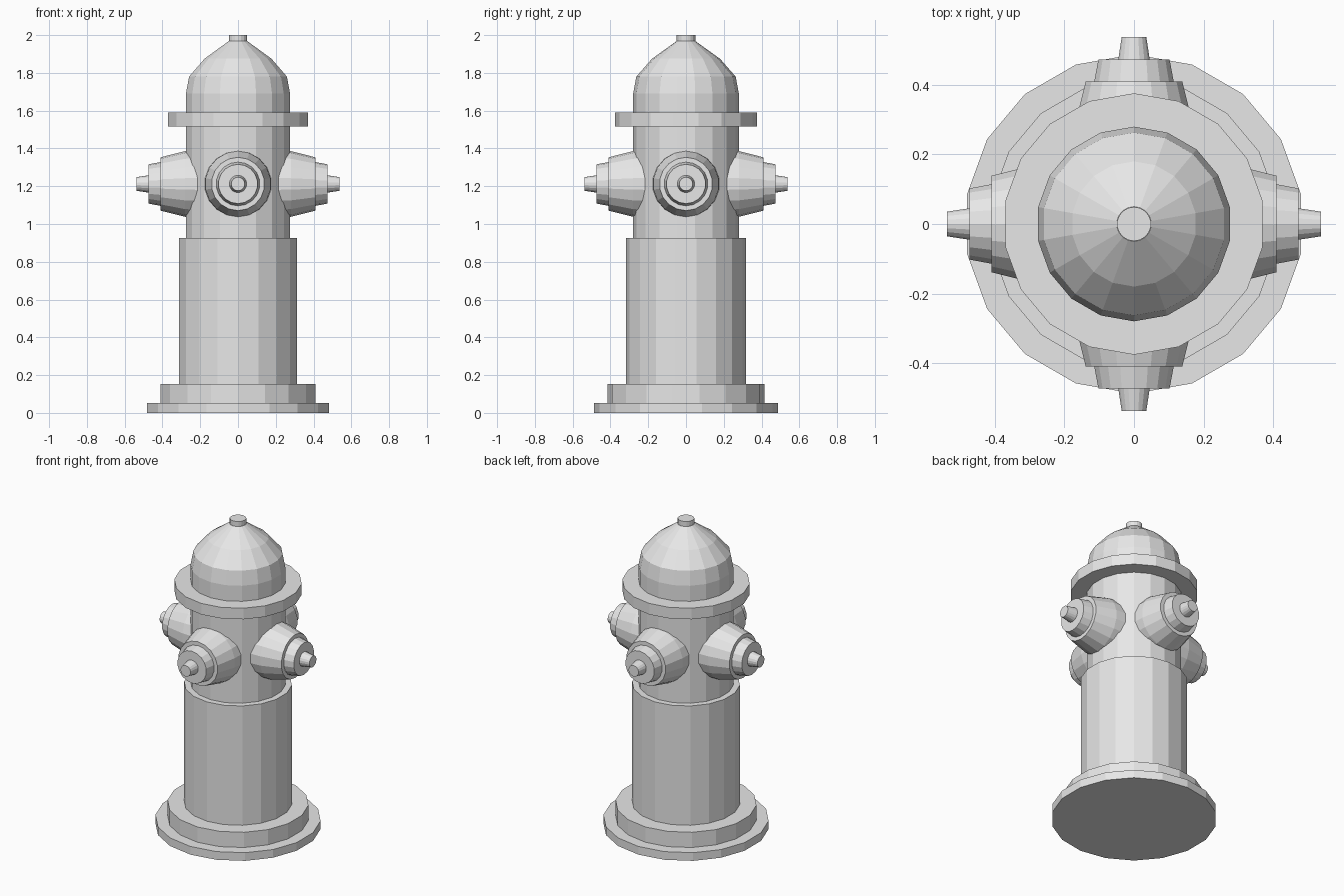
import bpy, bmesh, math
from mathutils import Matrix

cube = bpy.data.objects.get("Cube")
if cube:
    bpy.data.objects.remove(cube, do_unlink=True)

SIDES = 18

grey = bpy.data.materials.new("plain_grey")
grey.use_nodes = True
COLOUR = (0.8, 0.8, 0.8, 1)
grey.diffuse_color = COLOUR
grey.node_tree.nodes["Principled BSDF"].inputs["Base Color"].default_value = COLOUR


def lathe(name, profile, matrix=Matrix()):
    """Flat-faceted solid turned about z from (radius, height) points, bottom to top."""
    bm = bmesh.new()
    rings = []
    for r, h in profile:
        ring = []
        for i in range(SIDES):
            a = math.pi / 2 + math.tau * i / SIDES
            ring.append(bm.verts.new((r * math.cos(a), r * math.sin(a), h)))
        rings.append(ring)
    for low, high in zip(rings, rings[1:]):
        for i in range(SIDES):
            j = (i + 1) % SIDES
            bm.faces.new((low[i], low[j], high[j], high[i]))
    bm.faces.new(rings[0][::-1])
    bm.faces.new(rings[-1])
    bm.transform(matrix)
    mesh = bpy.data.meshes.new(name)
    bm.to_mesh(mesh)
    bm.free()
    mesh.materials.append(grey)
    obj = bpy.data.objects.new(name, mesh)
    bpy.context.collection.objects.link(obj)
    return obj


# Stepped foot, barrel and neck
lathe("foot_plate", [(0.488, 0), (0.488, 0.053)])
lathe("foot_step", [(0.416, 0.053), (0.416, 0.152)])
lathe("barrel", [(0.318, 0.152), (0.318, 0.927)])
lathe("neck", [(0.28, 0.927), (0.28, 1.517)])

# Flange, domed bonnet and top nut
lathe("flange", [(0.376, 1.517), (0.376, 1.589)])
lathe("bonnet", [(0.28, 1.589), (0.28, 1.69), (0.263, 1.78), (0.18, 1.875), (0.05, 1.968)])
lathe("top_nut", [(0.049, 1.968), (0.049, 2.0)])

# Four outlets around the neck, each with a stepped cap and nut
outlet = [(0.178, 0.2), (0.174, 0.28), (0.141, 0.41), (0.116, 0.41),
          (0.104, 0.473), (0.046, 0.473), (0.036, 0.538)]
for k, side in enumerate(("front", "left", "back", "right")):
    turn = (Matrix.Translation((0, 0, 1.212))
            @ Matrix.Rotation(k * math.pi / 2, 4, "Z")
            @ Matrix.Rotation(math.pi / 2, 4, "X"))
    lathe(side + "_outlet", outlet, turn)
